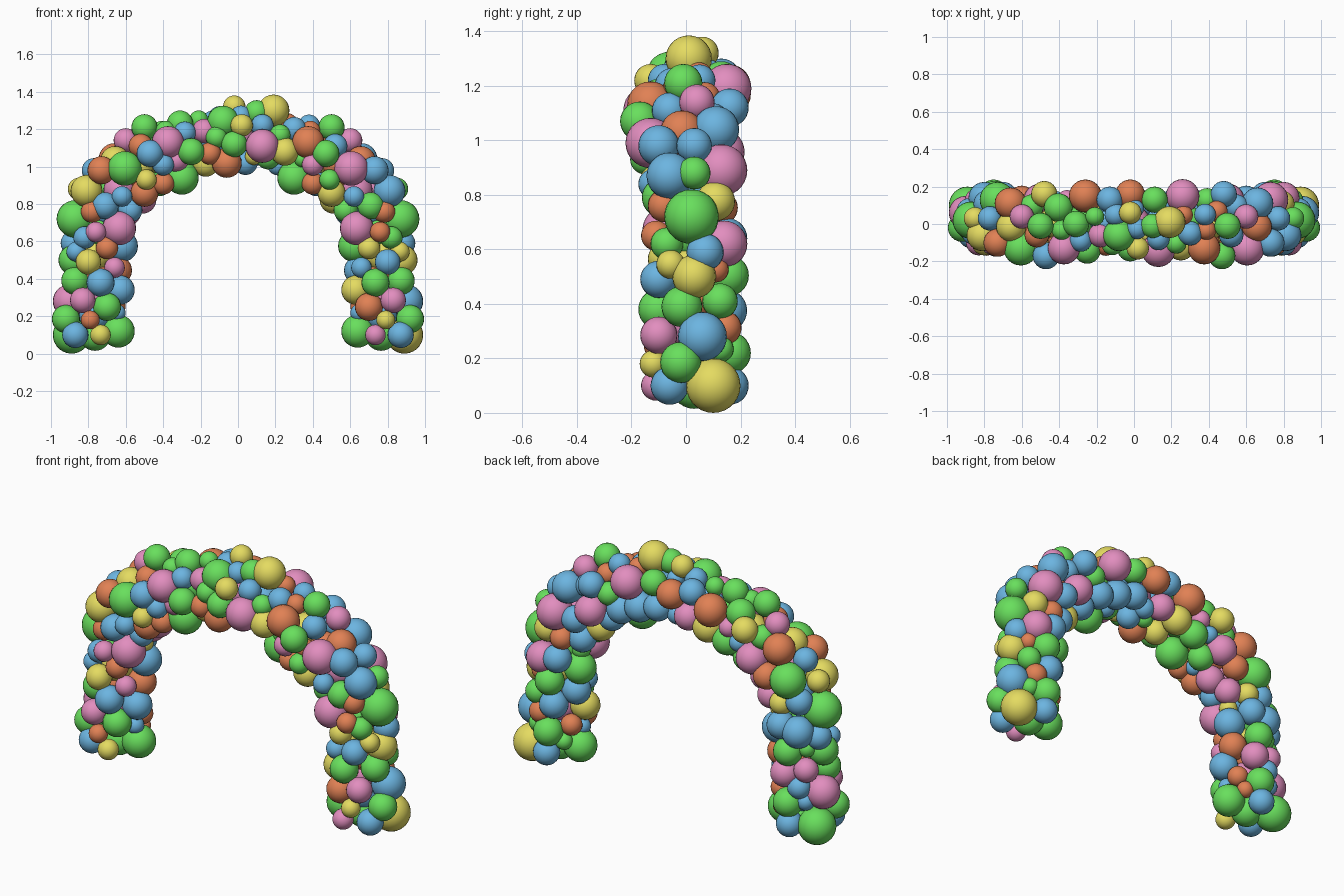
import bpy, bmesh, math, random
from mathutils import Matrix, Vector

random.seed(5)
COLOURS = {
    "G": ("green", (0.14, 0.74, 0.11, 1)),
    "B": ("blue", (0.15, 0.46, 0.75, 1)),
    "P": ("pink", (0.76, 0.27, 0.52, 1)),
    "O": ("orange", (0.75, 0.22, 0.09, 1)),
    "Y": ("yellow", (0.78, 0.71, 0.12, 1)),
}
balloons = []          # (centre, radius, colour key)

# Feature balloons of one leg: x, y, z, radius, colours on left and right leg
LEG = [
    (.89, .10, .10, .10, "GY"), (.87, -.06, .10, .07, "BB"), (.64, .03, .12, .088, "GG"),
    (.735, -.11, .10, .055, "YP"), (.92, -.02, .185, .075, "GG"), (.75, .16, .22, .078, "GG"),
    (.90, .06, .28, .09, "PB"), (.83, -.10, .285, .068, "PP"), (.70, -.08, .25, .075, "GO"),
    (.79, -.12, .18, .05, "OY"), (.63, .0, .34, .078, "BY"), (.735, -.10, .38, .075, "BG"),
    (.87, -.015, .39, .075, "GG"), (.84, .125, .41, .065, "PG"), (.80, -.10, .49, .068, "YB"),
    (.66, -.06, .46, .055, "PB"), (.88, .03, .50, .08, "GY"), (.70, -.08, .565, .06, "OY"),
    (.88, .07, .59, .068, "BB"), (.82, -.07, .62, .06, "BG"), (.80, .14, .62, .085, "BP"),
    (.635, -.07, .67, .09, "PP"), (.76, -.11, .65, .055, "PO"), (.87, .02, .72, .10, "GG"),
    (.62, .06, .575, .085, "BG"), (.76, .16, .10, .070, "BB"), (.70, .15, .64, .075, "BB"),
]
# Feature balloons of one shoulder
SHOULDER = [
    (.71, -.09, .79, .072, "BG"), (.78, -.08, .76, .06, "OO"), (.73, .13, .89, .095, "GP"),
    (.81, -.06, .87, .085, "YB"), (.85, .03, .88, .06, "YG"), (.62, -.12, .84, .055, "BB"),
    (.73, -.10, .98, .075, "OB"), (.77, .03, .98, .065, "BB"), (.66, .11, 1.04, .085, "OB"),
    (.605, -.13, .99, .092, "GP"), (.60, .04, 1.14, .065, "PP"), (.50, -.01, 1.21, .07, "GG"),
    (.52, -.06, 1.11, .065, "OB"), (.47, -.17, 1.07, .072, "BG"), (.50, -.09, .86, .075, "OY"),
    (.49, -.15, .93, .055, "YG"), (.40, -.10, .91, .06, "OO"), (.40, -.15, 1.01, .058, "BP"),
    (.30, -.04, .94, .09, "GG"), (.375, -.13, 1.13, .086, "PO"), (.48, .16, 1.12, .07, "YB"),
]
# Feature balloons across the crown, not mirrored
CROWN = [
    (.19, .01, 1.30, .085, "Y"), (.10, -.01, 1.29, .065, "G"), (.02, -.13, 1.22, .06, "Y"),
    (-.08, -.06, 1.24, .085, "G"), (-.02, -.13, 1.12, .07, "G"), (.13, -.14, 1.11, .09, "P"),
    (.25, -.12, 1.08, .075, "Y"), (.30, -.05, 1.20, .065, "B"), (-.06, -.08, 1.02, .08, "O"),
    (-.25, -.14, 1.08, .072, "G"), (-.15, -.11, 1.07, .06, "O"), (-.18, -.06, 1.19, .065, "P"),
    (-.31, .0, 1.23, .07, "G"), (-.21, .04, 1.25, .05, "G"), (-.02, .06, 1.32, .06, "Y"),
    (-.26, .15, 1.17, .088, "O"), (-.02, .16, 1.20, .078, "O"), (.26, .15, 1.19, .09, "P"),
    (-.13, .13, 1.23, .07, "B"), (.11, .13, 1.22, .07, "G"), (.38, .05, 1.22, .058, "B"),
    (.04, .0, 1.02, .065, "B"), (.16, -.04, 1.05, .065, "G"), (.13, -.08, 1.22, .06, "B"),
]
for x, y, z, r, keys in LEG + SHOULDER:
    balloons.append((Vector((-x, y, z)), r, keys[0]))
    balloons.append((Vector((x, y, z)), r, keys[1]))
for x, y, z, r, key in CROWN:
    balloons.append((Vector((x, y, z)), r, key))

# Spine of the arch: straight leg, then a half ellipse
SPRING, HALF, RISE = 0.52, 0.765, 0.635


def spine(s):
    """Point and outward normal, s from 0 (foot) to 1 (crown)."""
    leg = 0.33
    if s < leg:
        return Vector((HALF, 0.03, 0.1 + (SPRING - 0.1) * s / leg)), Vector((1, 0, 0))
    a = (s - leg) / (1 - leg) * math.pi / 2
    p = Vector((HALF * math.cos(a), 0.01, SPRING + RISE * math.sin(a)))
    return p, Vector((RISE * math.cos(a), 0, HALF * math.sin(a))).normalized()


# Filler balloons packed into the gaps, large ones first
for big, small, tube, overlap, tries in (
        (.085, .07, .125, .76, 2500), (.07, .055, .12, .72, 2500), (.055, .045, .12, .72, 2000)):
    for _ in range(tries):
        p, n = spine(random.random())
        a, r = random.uniform(0, math.tau), random.uniform(small, big)
        c = p + (n * math.cos(a) + Vector((0, 1, 0)) * math.sin(a)) * tube
        c.z = max(c.z, r + 0.02)
        for side in (-1, 1):
            q = Vector((c.x * side, c.y, c.z))
            if all((q - b).length > (r + br) * overlap for b, br, _k in balloons):
                balloons.append((q, r, random.choice("GGBBPOY")))

# Hidden core balloons close the view through the cluster
for i in range(13):
    p, n = spine(i / 12)
    for side in (-1, 1):
        balloons.append((Vector((p.x * side, p.y, p.z)), 0.085, "GBPOY"[i % 5]))

# One smooth object per balloon colour
for key, (name, rgba) in COLOURS.items():
    bm = bmesh.new()
    for c, r, k in balloons:
        if k == key:
            bmesh.ops.create_uvsphere(bm, u_segments=24, v_segments=14, radius=r,
                                      matrix=Matrix.Translation(c))
    for f in bm.faces:
        f.smooth = True
    mesh = bpy.data.meshes.new(name + "_balloons")
    bm.to_mesh(mesh)
    bm.free()
    mat = bpy.data.materials.new(name)
    mat.diffuse_color = rgba
    mesh.materials.append(mat)
    bpy.context.collection.objects.link(bpy.data.objects.new(name + "_balloons", mesh))
